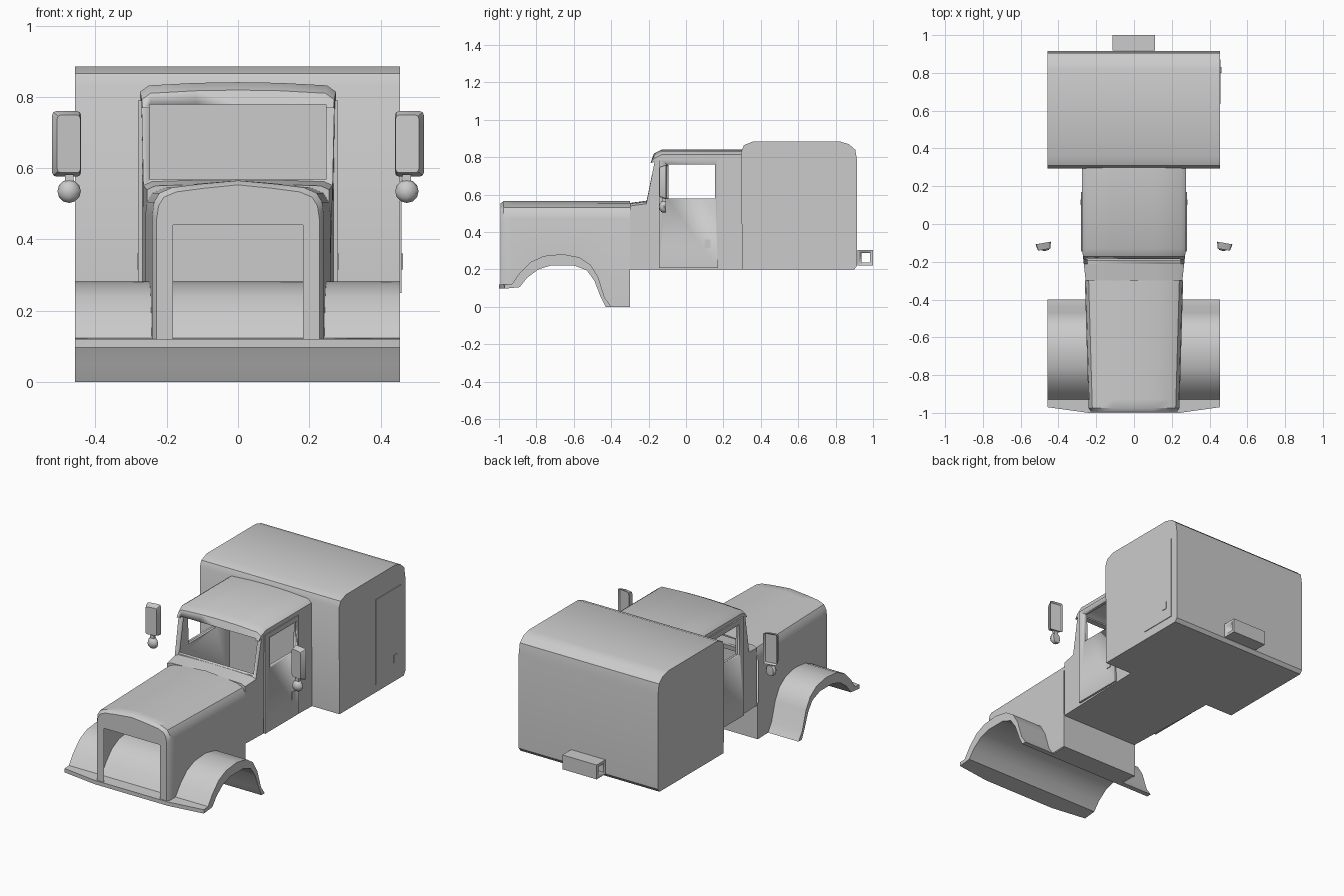
import bpy, bmesh, math
from mathutils import Matrix

if "Cube" in bpy.data.objects:
    bpy.data.objects.remove(bpy.data.objects["Cube"])


def finish(name, bm, angle=35):
    bmesh.ops.recalc_face_normals(bm, faces=bm.faces)
    mesh = bpy.data.meshes.new(name)
    bm.to_mesh(mesh)
    bm.free()
    ob = bpy.data.objects.new(name, mesh)
    bpy.context.collection.objects.link(ob)
    bpy.ops.object.select_all(action='DESELECT')
    ob.select_set(True)
    bpy.context.view_layer.objects.active = ob
    bpy.ops.object.shade_smooth_by_angle(angle=math.radians(angle))
    return ob


def loft(name, sections, closed=True, caps=True):
    bm = bmesh.new()
    rows = [[bm.verts.new(p) for p in s] for s in sections]
    n = len(rows[0])
    for a, b in zip(rows, rows[1:]):
        for i in range(n if closed else n - 1):
            j = (i + 1) % n
            bm.faces.new((a[i], a[j], b[j], b[i]))
    if caps:
        bm.faces.new(rows[0])
        bm.faces.new(rows[-1])
    return finish(name, bm)


def box(name, x0, x1, y0, y1, z0, z1):
    a, b = min(x0, x1), max(x0, x1)
    rect = [(y0, z0), (y1, z0), (y1, z1), (y0, z1)]
    return loft(name, [[(x, y, z) for y, z in rect] for x in (a, b)])


def cut(ob, *cutters):
    for c in cutters:
        c.hide_render = True
        m = ob.modifiers.new("cut", 'BOOLEAN')
        m.operation = 'DIFFERENCE'
        m.solver = 'EXACT'
        m.object = c
        bpy.context.view_layer.objects.active = ob
        bpy.ops.object.modifier_apply(modifier=m.name)


white = bpy.data.materials.new("white")
white.diffuse_color = (1, 1, 1, 1)
white.use_nodes = True
white.node_tree.nodes["Principled BSDF"].inputs["Base Color"].default_value = white.diffuse_color

# Sleeper box: rounded side profile extruded across
prof = [(.30, .2), (.295, .83), (.31, .865), (.36, .885), (.82, .885),
        (.87, .87), (.905, .84), (.915, .78), (.915, .22), (.90, .2)]
loft("sleeper_box", [[(x, y, z) for y, z in prof] for x in (-.457, .455)])
box("sleeper_door", .45, .459, .635, .87, .25, .75)
box("sleeper_door_handle", .455, .463, .80, .83, .315, .36).data.materials.append(white)

# Rear bracket: hollow tube with a plate
bracket = box("rear_bracket", -.115, .11, .918, 1, .22, .305)
hole = box("bracket_cutter", -.2, .2, .937, .983, .237, .288)
cut(bracket, hole)
box("rear_plate", -.035, .035, .998, 1, .24, .285).data.materials.append(white)


# Cab shell
def narrow(y):
    return 1 - .07 * max(0, min(1, (-.13 - y) / .17))


cab_prof = [(-.30, .2), (-.30, .55), (-.212, .562), (-.168, .775), (-.19, .768),
            (-.172, .81), (-.13, .832), (.30, .832), (.30, .2)]
cab = loft("cab", [[(x * narrow(y), y, z + (dz if z > .8 else dz * .6 if .5 < z < .6 else 0))
                    for y, z in cab_prof]
                   for x, dz in [(-.275, -.018), (-.25, 0), (-.12, .007), (0, .009),
                                 (.12, .007), (.25, 0), (.275, -.018)]])
inner_prof = [(-.285, .21), (-.285, .53), (-.195, .54), (-.15, .785),
              (-.11, .81), (.292, .81), (.292, .21)]
inner = loft("cab_cutter", [[(x * narrow(y), y, z) for y, z in inner_prof] for x in (-.26, .26)])
shield = box("windshield_cutter", -.247, .247, -.5, -.14, .568, .778)
window = box("window_cutter", -.6, .6, -.10, .155, .58, .76)
cut(cab, inner, shield, window)

# Cab doors with handles
for s, side in ((1, "right"), (-1, "left")):
    door = box("door_" + side, s * .268, s * .28, -.145, .17, .207, .79)
    cut(door, window)
    box("door_handle_" + side, s * .278, s * .284, .10, .13, .315, .36).data.materials.append(white)

# Wheel arch band across the full width, front edge swept back at the sides
arch_top = [(-1, .12), (-.93, .123), (-.89, .18), (-.83, .24), (-.76, .272), (-.66, .282),
            (-.57, .265), (-.51, .225), (-.47, .16), (-.435, .05), (-.40, 0)]
arch_low = [(-.43, 0), (-.455, .05), (-.49, .14), (-.53, .195), (-.60, .222), (-.72, .222),
            (-.79, .20), (-.85, .155), (-.89, .105), (-1, .097)]
band = arch_top + arch_low
loft("wheel_arches", [[(x, y + (back if y < -.95 else 0), z) for y, z in band]
                      for x, back in [(-.457, .03), (-.24, 0), (.24, 0), (.455, .03)]])


# Hood: cross-sections whose lower edge follows the arch
def hood_section(y, low, shrink=0):
    w = .24 + .02 * (y + 1) / .7 - shrink
    half = [(w, low), (w, .47), (w - .005, .505), (w - .02, .53), (w - .055, .545), (w - .13, .555)]
    pts = [(-x, y, z) for x, z in half] + [(0, y, .565)] + [(x, y, z) for x, z in reversed(half)]
    return [(x, yy, z - (shrink if z > .46 else 0)) for x, yy, z in pts]


stations = [hood_section(-.993, .11, .012), hood_section(-.975, .11)]
stations += [hood_section(y, z - .004) for y, z in arch_top[1:-1]]
stations += [hood_section(-.40, 0), hood_section(-.30, 0)]
loft("hood", stations, closed=False, caps=False)

# Hood nose around the open grille
face = stations[0]
bm = bmesh.new()
arc = [bm.verts.new(p) for p in face]
hole = [bm.verts.new((x, -.993, z)) for x, z in [(-.183, .11), (-.183, .44), (.183, .44), (.183, .11)]]
bm.faces.new((arc[0], arc[1], hole[1], hole[0]))
bm.faces.new(arc[1:-1] + [hole[2], hole[1]])
bm.faces.new((arc[-2], arc[-1], hole[3], hole[2]))
finish("grille_surround", bm)

# Lower plate behind the arches
box("hood_back_plate", -.258, .258, -.31, -.30, 0, .21)
box("hood_floor", -.25, .25, -.42, -.30, 0, .006)

# Mirrors: tapered housing with recessed glass, plus small round mirror
for s, side in ((1, "right"), (-1, "left")):
    bm = bmesh.new()
    bmesh.ops.create_cube(bm, size=1, matrix=Matrix.Diagonal((.083, .035, .184, 1)))
    rim = [e for e in bm.edges if abs(e.verts[0].co.y - e.verts[1].co.y) > .01]
    bmesh.ops.bevel(bm, geom=rim, offset=.012, segments=2, affect='EDGES', profile=.5)
    for v in bm.verts:
        if v.co.y < 0:
            v.co.x *= .8
            v.co.z *= .88
    glass = max(bm.faces, key=lambda f: f.calc_center_median().y)
    bmesh.ops.inset_region(bm, faces=[glass], thickness=.008)
    bmesh.ops.translate(bm, verts=glass.verts, vec=(0, -.01, 0))
    bm.transform(Matrix.Translation((s * .478, -.118, .668)) @ Matrix.Rotation(s * math.radians(-10), 4, 'Z'))
    finish("mirror_" + side, bm)

    bm = bmesh.new()
    bmesh.ops.create_uvsphere(bm, u_segments=8, v_segments=6, radius=.033)
    for v in bm.verts:
        v.co.y = min(v.co.y * .8, .012)
    bm.transform(Matrix.Translation((s * .474, -.118, .535)))
    finish("round_mirror_" + side, bm, 50)
    box("mirror_stem_" + side, s * .462, s * .486, -.128, -.11, .555, .582)

# Remove the cutters
for ob in [o for o in bpy.data.objects if o.hide_render]:
    bpy.data.objects.remove(ob)
